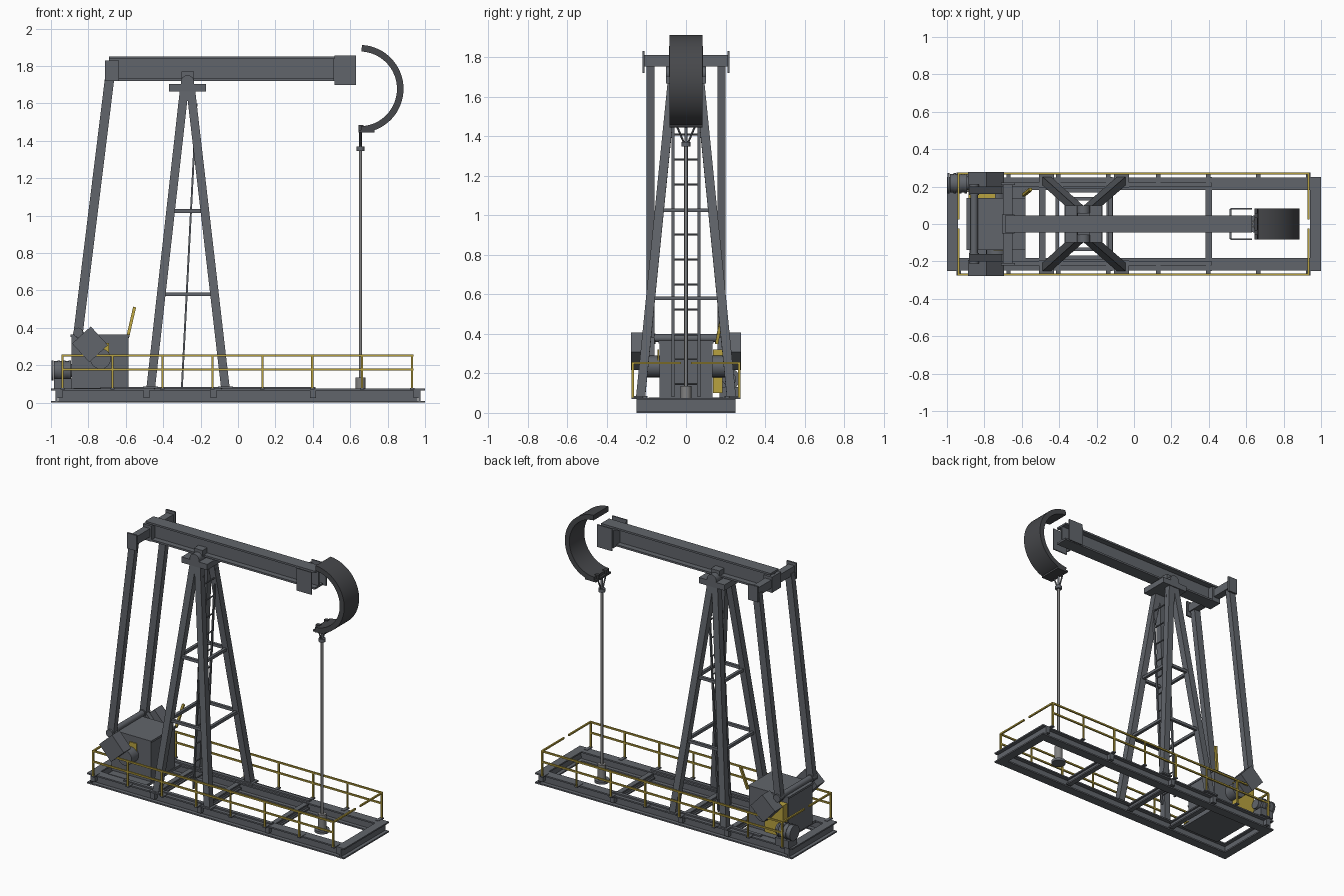
import bpy, bmesh, math
from mathutils import Vector, Matrix

if "Cube" in bpy.data.objects:
    bpy.data.objects.remove(bpy.data.objects["Cube"], do_unlink=True)


def material(name, r, g, b):
    m = bpy.data.materials.new(name)
    m.use_nodes = True
    m.diffuse_color = (r, g, b, 1)
    m.node_tree.nodes["Principled BSDF"].inputs["Base Color"].default_value = (r, g, b, 1)
    return m


STEEL = material("steel grey", .12, .13, .147)
DARK = material("dark grey", .062, .064, .07)
YELLOW = material("safety yellow", .48, .36, .05)
BRIGHT = material("bright steel", .22, .22, .22)


def finish(name, bm, mat, smooth=False):
    bmesh.ops.recalc_face_normals(bm, faces=bm.faces)
    me = bpy.data.meshes.new(name)
    bm.to_mesh(me)
    bm.free()
    me.materials.append(mat)
    ob = bpy.data.objects.new(name, me)
    bpy.context.collection.objects.link(ob)
    if smooth:
        bpy.ops.object.select_all(action='DESELECT')
        ob.select_set(True)
        bpy.context.view_layer.objects.active = ob
        bpy.ops.object.shade_smooth_by_angle(angle=math.radians(35))
    return ob


def frame(p, q, hint):
    """Matrix at the midpoint of p-q with local z along p-q and local y near hint."""
    p, q = Vector(p), Vector(q)
    z = (q - p).normalized()
    x = Vector(hint).cross(z).normalized()
    y = z.cross(x)
    rot = Matrix((x, y, z)).transposed().to_4x4()
    return Matrix.Translation((p + q) / 2) @ rot, (q - p).length


def add_box(bm, mat4, size, offset=(0, 0, 0)):
    m = mat4 @ Matrix.Translation(offset) @ Matrix.Diagonal((*size, 1))
    bmesh.ops.create_cube(bm, size=1, matrix=m)


def box(name, lo, hi, mat=STEEL):
    lo, hi = Vector(lo), Vector(hi)
    bm = bmesh.new()
    add_box(bm, Matrix.Translation((lo + hi) / 2), hi - lo)
    return finish(name, bm, mat)


def bar(name, p, q, w, d, mat=STEEL, hint=(0, 1, 0)):
    m, length = frame(p, q, hint)
    bm = bmesh.new()
    add_box(bm, m, (w, d, length))
    return finish(name, bm, mat)


def ibeam(name, p, q, width, height, t=.01, hint=(0, 0, 1)):
    m, length = frame(p, q, hint)
    bm = bmesh.new()
    add_box(bm, m, (t, height - 2 * t, length))
    for s in (-1, 1):
        add_box(bm, m, (width, t, length), (0, s * (height - t) / 2, 0))
    return finish(name, bm, STEEL)


def rod(name, p, q, r, mat=STEEL, sides=24):
    d = Vector(q) - Vector(p)
    m, length = frame(p, q, (0, 0, 1) if abs(d.z) < .5 * d.length else (0, 1, 0))
    bm = bmesh.new()
    bmesh.ops.create_cone(bm, cap_ends=True, segments=sides, radius1=r, radius2=r,
                          depth=length, matrix=m)
    return finish(name, bm, mat, True)


def mix(p, q, z):
    """Point at height z on the line p-q."""
    p, q = Vector(p), Vector(q)
    return p.lerp(q, (z - p.z) / (q.z - p.z))


# Skid base
for s in (-1, 1):
    ibeam("skid_rail", (-.96, s * .215, .0375), (.96, s * .215, .0375), .065, .075)
    ibeam("skid_end", (s * .97, -.25, .0375), (s * .97, .25, .0375), .06, .075)
    box("skid_strip", (-.735, s * .21 - .012, .075), (.415, s * .21 + .012, .085))
for x in (-.49, -.13, .4):
    ibeam("skid_crossmember", (x, -.2, .0475), (x, .2, .0475), .035, .045)
for x in (-.955, -.49, -.13, .4, .955):
    for s in (-1, 1):
        box("skid_clip", (x - .016, s * .23 - .02, .025), (x + .016, s * .23 + .02, .068))
box("gearbox_bed", (-.88, -.19, .06), (-.58, .19, .078))

# Tower legs, feet and braces
legs = {}
for sx in (-1, 1):
    for sy in (-1, 1):
        foot = (-.267 + sx * .2, sy * .23, .075)
        top = (-.27 + sx * .018, sy * .07, 1.67)
        legs[sx, sy] = (foot, top)
        bar("tower_leg", foot, top, .046, .046)
        box("tower_foot", (foot[0] - .04, foot[1] - .035, .075),
            (foot[0] + .04, foot[1] + .035, .086))
for z in (.58, 1.025):
    for s in (-1, 1):
        bar("tower_side_brace", mix(*legs[-1, s], z), mix(*legs[1, s], z), .02, .02)
        bar("tower_end_brace", mix(*legs[s, -1], z), mix(*legs[s, 1], z), .02, .02,
            hint=(0, 0, 1))

# Ladder
for s in (-1, 1):
    bar("ladder_rail", (-.3, s * .066, .08), (-.222, s * .066, 1.6), .01, .014)
for i in range(12):
    p = mix((-.3, 0, .08), (-.222, 0, 1.6), .145 + i * .1263)
    rod("ladder_rung", (p.x, -.066, p.z), (p.x, .066, p.z), .005, sides=8)

# Saddle and bearing
box("saddle_plate", (-.37, -.1, 1.665), (-.17, .1, 1.705))
box("saddle_block", (-.302, -.06, 1.7), (-.235, .06, 1.77))
rod("saddle_bearing", (-.27, -.1, 1.715), (-.27, .1, 1.715), .036)

# Walking beam with end cheeks
ibeam("walking_beam", (-.69, 0, 1.785), (.63, 0, 1.785), .09, .13, .013)
for s in (-1, 1):
    box("beam_cheek", (.517, s * .082 - .004, 1.70), (.632, s * .082 + .004, 1.857))
box("beam_end_plate", (.51, -.08, 1.72), (.52, .08, 1.84))

# Curved head
bm = bmesh.new()
rings = []
for i in range(33):
    a = math.radians(-88 + 175 * i / 32)
    rings.append([bm.verts.new((.65 + r * math.cos(a), y, 1.678 + r * math.sin(a)))
                  for r, y in ((.2, -.083), (.235, -.083), (.235, .083), (.2, .083))])
for a, b in zip(rings, rings[1:]):
    for k in range(4):
        bm.faces.new((a[k], a[k - 1], b[k - 1], b[k]))
bm.faces.new(rings[0])
bm.faces.new(rings[-1])
finish("curved_head", bm, DARK, True)
box("head_foot_plate", (.643, -.083, 1.445), (.73, .083, 1.458), DARK)
for s in (-1, 1):
    box("head_cable_clamp", (.645, s * .045 - .012, 1.455), (.672, s * .045 + .012, 1.485), DARK)
    rod("bridle_cable", (.655, s * .05, 1.46), (.655, s * .008, 1.36), .005, sides=8)

# Polished rod and wellhead
rod("rod_carrier", (.655, 0, 1.347), (.655, 0, 1.37), .022)
rod("rod_hanger", (.655, 0, 1.37), (.655, 0, 1.45), .008)
rod("polished_rod", (.655, 0, .12), (.655, 0, 1.36), .009, BRIGHT, 12)
rod("wellhead_body", (.655, 0, .02), (.655, 0, .135), .027, BRIGHT)
rod("wellhead_flange", (.655, 0, .01), (.655, 0, .028), .048)

# Equalizer and pitman arms
box("equalizer_bar", (-.7, -.215, 1.752), (-.65, .215, 1.81))
box("equalizer_bracket", (-.705, -.05, 1.72), (-.64, .05, 1.83))
for s in (-1, 1):
    box("equalizer_plate", (-.71, s * .215 - .006, 1.72), (-.637, s * .215 + .006, 1.83))
    bar("pitman_arm", (-.855, s * .18, .37), (-.682, s * .18, 1.77), .05, .04)

# Gearbox, cranks and counterweights
box("gearbox", (-.89, -.133, .075), (-.585, .133, .355))
box("gearbox_lid", (-.895, -.138, .352), (-.58, .138, .366))
rod("crank_cross_shaft", (-.855, -.2, .378), (-.855, .2, .378), .02)
rod("gearbox_shaft", (-.735, -.2, .25), (-.735, .2, .25), .03)
for s in (-1, 1):
    rod("crank_hub", (-.735, s * .133, .235), (-.735, s * .21, .235), .055)
    bar("crank_arm", (-.72, s * .175, .23), (-.865, s * .175, .385), .05, .03)
    bar("counterweight", (-.745, s * .235, .262), (-.837, s * .235, .362), .135, .085)
    rod("crank_pin", (-.855, s * .155, .375), (-.855, s * .212, .375), .026)

# Guards and brake lever
box("belt_guard", (-.885, .136, .1), (-.74, .185, .32), YELLOW)
box("crank_guard", (-.75, -.143, .255), (-.69, -.136, .32), YELLOW)
bar("brake_lever", (-.59, .155, .35), (-.553, .185, .51), .016, .016, YELLOW)

# Motor
box("motor_mount", (-.985, .17, .075), (-.88, .265, .13))
rod("motor_body", (-.985, .218, .172), (-.9, .218, .172), .05)
for x in (-.998, -.965, -.935, -.905):
    rod("motor_rib", (x, .218, .172), (x + .012, .218, .172), .054)
rod("motor_nose", (-.9, .218, .172), (-.87, .218, .172), .035)

# Handrails
T = .011
for s in (-1, 1):
    y = s * .269
    for z in (.178, .252):
        bar("handrail", (-.943, y, z), (.937, y, z), T, T, YELLOW)
    for i in range(8):
        x = -.938 + i * .267
        box("handrail_post", (x - T / 2, y - T / 2, .075), (x + T / 2, y + T / 2, .252), YELLOW)
        box("handrail_foot", (x - .012, s * .245 - .03, .07), (x + .012, s * .245 + .03, .078))
    for x in (-.938, .932):
        bar("end_handrail", (x, y, .252), (x, s * .025, .252), T, T, YELLOW, (0, 0, 1))
